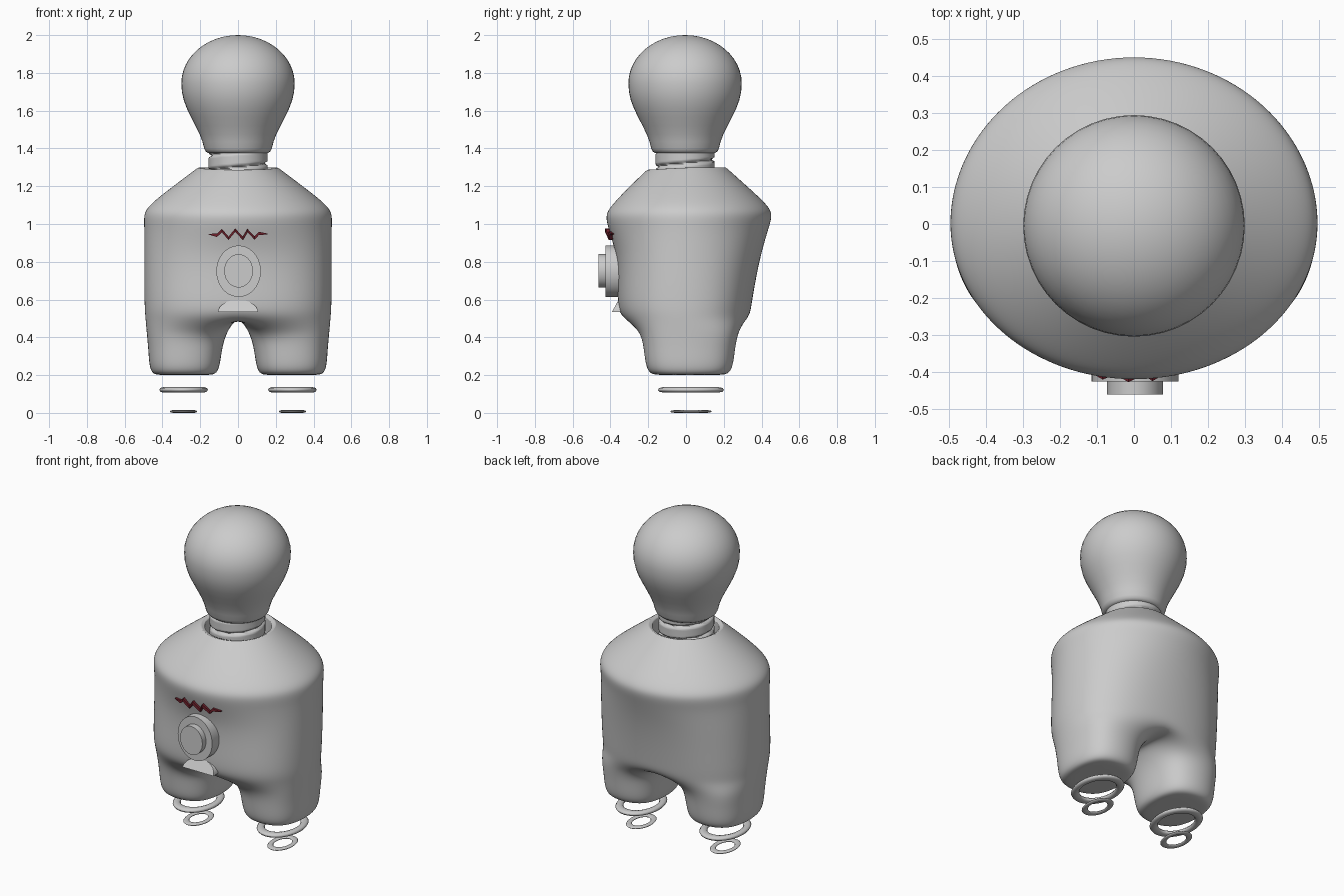
import bpy, bmesh, math
from math import sin, cos, pi, radians

if "Cube" in bpy.data.objects:
    bpy.data.objects.remove(bpy.data.objects["Cube"])


def finish(name, bm, angle=35):
    bmesh.ops.recalc_face_normals(bm, faces=bm.faces)
    me = bpy.data.meshes.new(name)
    bm.to_mesh(me)
    bm.free()
    me.shade_smooth()
    if angle:
        me.set_sharp_from_angle(angle=radians(angle))
    ob = bpy.data.objects.new(name, me)
    bpy.context.collection.objects.link(ob)
    return ob


def bridge(bm, a, b):
    n = len(a)
    for i in range(n):
        bm.faces.new((a[i], a[(i + 1) % n], b[(i + 1) % n], b[i]))


def spow(v, p):
    return math.copysign(abs(v) ** p, v)


# Body: elliptical torso cage splitting into two legs, then subdivided
bm = bmesh.new()
K = 1.02
torso = [  # z, x radius, front depth, back depth, roundness
    (1.14, .19, .18, .19, 1), (1.29, .19, .18, .19, 1),
    (1.30, .212, .205, .212, 1), (1.20, .345, .30, .325, 1),
    (1.10, .475, .395, .435, 1), (1.05, .503, .43, .462, 1),
    (0.98, .498, .415, .44, 1), (0.85, .497, .37, .40, .9),
    (0.70, .497, .362, .368, .85), (0.56, .495, .362, .345, .82),
    (0.50, .49, .34, .335, .82)]
rings = []
for z, rx, f, b, p in torso:
    ring = []
    for k in range(16):
        c, s = cos(k * pi / 8), sin(k * pi / 8)
        zz = z - .012 * max(0, -s) if z > 1.25 else z
        ring.append(bm.verts.new((K * rx * spow(c, p),
                                  K * (b if s > 0 else f) * spow(s, p), zz)))
    if rings:
        bridge(bm, rings[-1], ring)
    rings.append(ring)
mid = [bm.verts.new((0, y, .515)) for y in (.18, .02, -.15)]
last = rings[-1]
loops = {1: [last[k % 16] for k in range(12, 21)] + mid,
         -1: [last[(24 - k) % 16] for k in range(12, 21)] + mid}
legs = [(.43, .272, .215, .262), (.34, .28, .198, .245),
        (.25, .283, .19, .235), (.205, .284, .172, .212), (.2, .284, .13, .16)]
for side, loop in loops.items():
    for z, cx, rx, ry in legs:
        new = []
        for j in range(12):
            a = (j - 4) * pi / 6
            new.append(bm.verts.new((side * (cx + K * rx * spow(cos(a), .8)),
                                     .018 + K * ry * spow(sin(a), .8), z)))
        bridge(bm, loop, new)
        loop = new
    bm.faces.new(loop)
crease = bm.edges.layers.float.new("crease_edge")
for ring in rings[1:3]:
    for i in range(16):
        e = bm.edges.get((ring[i], ring[(i + 1) % 16]))
        e[crease] = .9
        e.smooth = False
body = finish("body", bm, 0)
sub = body.modifiers.new("smooth", 'SUBSURF')
sub.levels = sub.render_levels = 3

# Bulb-shaped head
prof = [(.3 * cos(t * pi / 24), 1.745 + .255 * sin(t * pi / 24)) for t in range(12)]
prof = prof[::-1] + [(.297, 1.70), (.287, 1.655), (.27, 1.61), (.248, 1.565),
                     (.225, 1.52), (.203, 1.475), (.188, 1.435), (.179, 1.40),
                     (.172, 1.385), (.158, 1.375), (.13, 1.375)]
bm = bmesh.new()
prev = None
for r, z in prof:
    ring = [bm.verts.new((r * cos(i * pi / 24), r * sin(i * pi / 24) - .005, z))
            for i in range(48)]
    if prev:
        bridge(bm, prev, ring)
    else:
        top = bm.verts.new((0, -.005, 2))
        for i in range(48):
            bm.faces.new((top, ring[i], ring[(i + 1) % 48]))
    prev = ring
bm.faces.new(prev)
finish("head", bm, 50)

# Screw-threaded neck
bm = bmesh.new()
prev = None
for row in range(37):
    z = 1.385 - row * .0075
    ring = []
    for i in range(48):
        a = i * pi / 24
        ph = ((z - 1.302) / .08 - (a + pi / 2) / (2 * pi)) % 1
        r = .135 + .022 * min(1, 2.4 * sin(pi * ph))
        ring.append(bm.verts.new((r * cos(a), r * sin(a) - .005, z)))
    if prev:
        bridge(bm, prev, ring)
    prev = ring
bm.faces.new(prev)
finish("neck_screw", bm, 60)


# Chest knob: two stacked elliptical discs facing front
def disc(name, rx, rz, z, y0, y1):
    bm = bmesh.new()
    loops = [[bm.verts.new((.003 + rx * cos(i * pi / 20), y, z + rz * sin(i * pi / 20)))
              for i in range(40)] for y in (y0, y1)]
    bridge(bm, *loops)
    bm.faces.new(loops[0])
    bm.faces.new(loops[1])
    finish(name, bm)


disc("knob_base", .118, .136, .75, -.30, -.426)
disc("knob_cap", .076, .088, .752, -.40, -.462)

# Sloped half-round flap below the knob
bm = bmesh.new()
front, back = [], []
for i in range(17):
    x, h = .106 * cos(i * pi / 16), .066 * sin(i * pi / 16)
    front.append(bm.verts.new((x, -.393 + .55 * h, .533 + h)))
    back.append(bm.verts.new((x, -.30, .533 + h)))
bridge(bm, front, back)
bm.faces.new(front)
bm.faces.new(back)
finish("belly_flap", bm)

# Zigzag mark on the chest
zig = [(-.155, .946), (-.112, .94), (-.085, .965), (-.05, .924), (-.015, .967),
       (.026, .924), (.05, .965), (.088, .926), (.11, .95), (.157, .947)]
bm = bmesh.new()
prev = None
for n, (x, z) in enumerate(zig):
    w = .002 if n in (0, len(zig) - 1) else .009
    y = -.398 - .45 * (z - .93) + .9 * x * x
    ring = [bm.verts.new((x + dx, y + dy, z + dz)) for dx, dy, dz in
            ((0, -.014, w), (0, -.014, -w), (0, .02, -w), (0, .02, w))]
    if prev:
        bridge(bm, prev, ring)
    else:
        bm.faces.new(ring)
    prev = ring
bm.faces.new(prev)
mark = finish("zigzag_mark", bm, 20)
red = bpy.data.materials.new("dark_red")
red.diffuse_color = (.16, .015, .025, 1)
red.use_nodes = True
red.node_tree.nodes["Principled BSDF"].inputs["Base Color"].default_value = red.diffuse_color
mark.data.materials.append(red)

# Floating oval rings under each leg
for side, label in ((-1, "left"), (1, "right")):
    for name, major, minor, sy, sz, z in (("upper", .109, .02, 1.36, .7, .122),
                                          ("lower", .058, .014, 1.53, .5, .0075)):
        bpy.ops.mesh.primitive_torus_add(
            major_segments=40, minor_segments=8, major_radius=major,
            minor_radius=minor, location=(side * .288, .026, z))
        ob = bpy.context.object
        ob.name = f"{name}_ring_{label}"
        ob.scale = (1, sy, sz)
        ob.data.shade_smooth()
